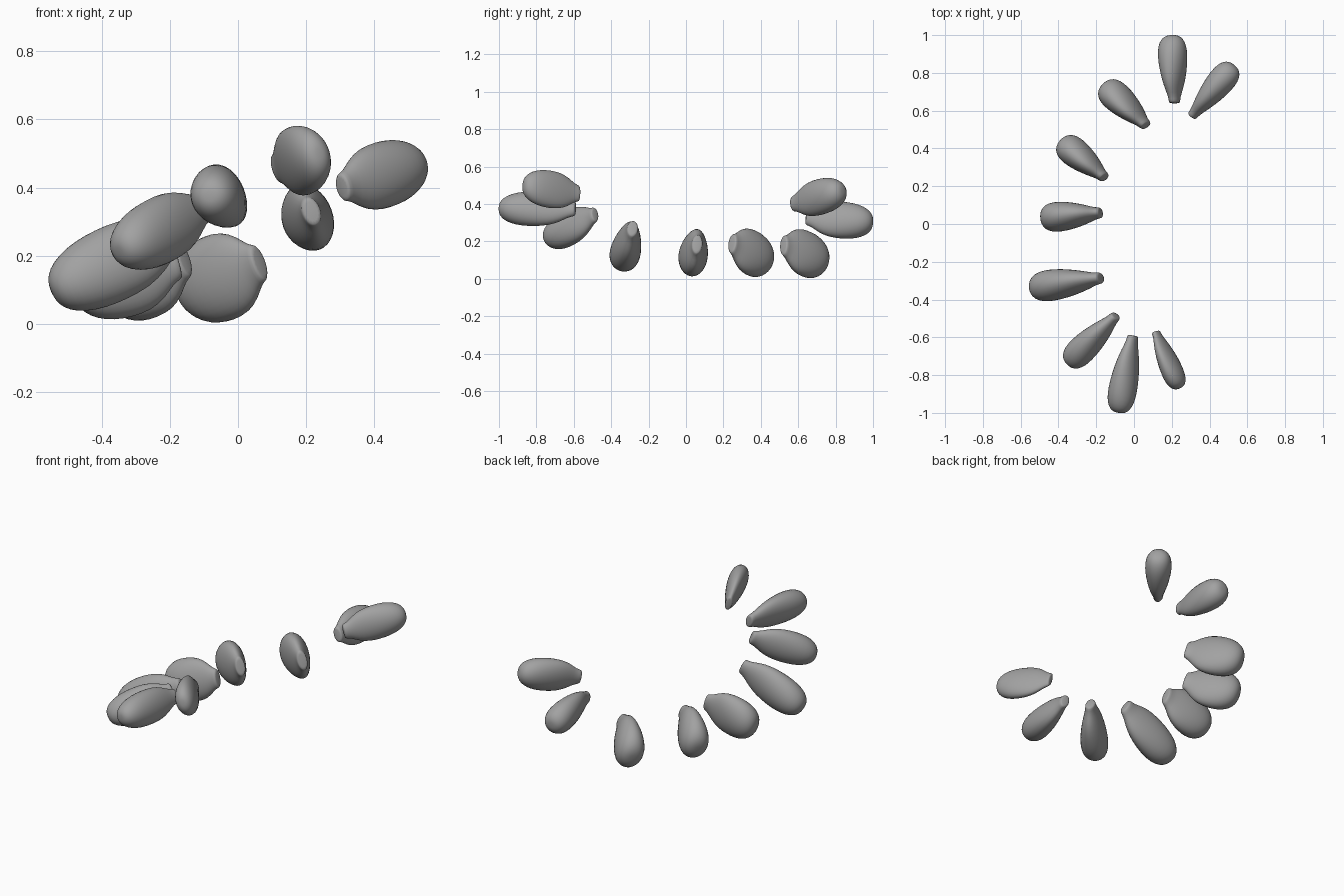
import bpy, bmesh, math
from mathutils import Vector

if "Cube" in bpy.data.objects:
    bpy.data.objects.remove(bpy.data.objects["Cube"])

# lengthwise profile of one tooth: position, thickness, height
PROFILE = [(0, .27, .34), (.01, .37, .43), (.09, .38, .48), (.20, .54, .76),
           (.35, .74, .96), (.53, .92, 1.0), (.70, 1.0, .96), (.84, .97, .82),
           (.94, .77, .60), (.987, .48, .36), (1.0, .18, .14)]
SIDES = 16

enamel = bpy.data.materials.new("dark_grey")
enamel.diffuse_color = (.36, .36, .36, 1)
enamel.use_nodes = True
enamel.node_tree.nodes["Principled BSDF"].inputs["Base Color"].default_value = enamel.diffuse_color


def tooth(name, neck, crown, half_thick, half_high, lean):
    """Flattened bulb lofted from a narrow neck to a rounded crown."""
    a, b = Vector(neck), Vector(crown)
    axis = (b - a).normalized()
    up = Vector((lean[0], lean[1], 1))
    up = (up - axis * up.dot(axis)).normalized()
    side = axis.cross(up)
    bm = bmesh.new()
    rings = []
    for t, w, h in PROFILE:
        c = a.lerp(b, t)
        ring = []
        for i in range(SIDES):
            ang = 2 * math.pi * i / SIDES
            ring.append(bm.verts.new(
                c + side * (math.cos(ang) * w * half_thick * 1.04)
                + up * (math.sin(ang) * h * half_high * 1.03)))
        rings.append(ring)
    for r, s in zip(rings, rings[1:]):
        for i in range(SIDES):
            j = (i + 1) % SIDES
            bm.faces.new((r[i], r[j], s[j], s[i]))
    bm.faces.new(rings[0][::-1])
    bm.faces.new(rings[-1])
    bmesh.ops.recalc_face_normals(bm, faces=bm.faces)
    for f in bm.faces:
        f.smooth = True
    mesh = bpy.data.meshes.new(name)
    bm.to_mesh(mesh)
    bm.free()
    mesh.materials.append(enamel)
    ob = bpy.data.objects.new(name, mesh)
    bpy.context.collection.objects.link(ob)
    sub = ob.modifiers.new("Smooth", 'SUBSURF')
    sub.levels = sub.render_levels = 1


# the arc of nine: neck point, crown point, half thickness, half height, lean of top
TEETH = [
    ((.305, .57, .40), (.53, .84, .47), .072, .098, (-.10, .10)),
    ((.215, .64, .33), (.20, 1.0, .30), .075, .102, (-.35, 0)),
    ((.065, .52, .18), (-.16, .738, .095), .077, .130, (-.17, -.13)),
    ((-.155, .245, .19), (-.385, .438, .095), .077, .127, (-.10, -.08)),
    ((-.175, .06, .185), (-.49, .03, .10), .078, .124, (0, .12)),
    ((-.175, -.285, .27), (-.545, -.34, .09), .082, .112, (-.05, .15)),
    ((-.095, -.485, .345), (-.35, -.74, .21), .074, .098, (-.15, .15)),
    ((-.005, -.59, .375), (-.083, -1.0, .375), .073, .097, (-.40, 0)),
    ((.115, -.57, .455), (.24, -.87, .50), .054, .104, (-.28, -.05)),
]
for n, spec in enumerate(TEETH):
    tooth(f"tooth_{n + 1}", *spec)
